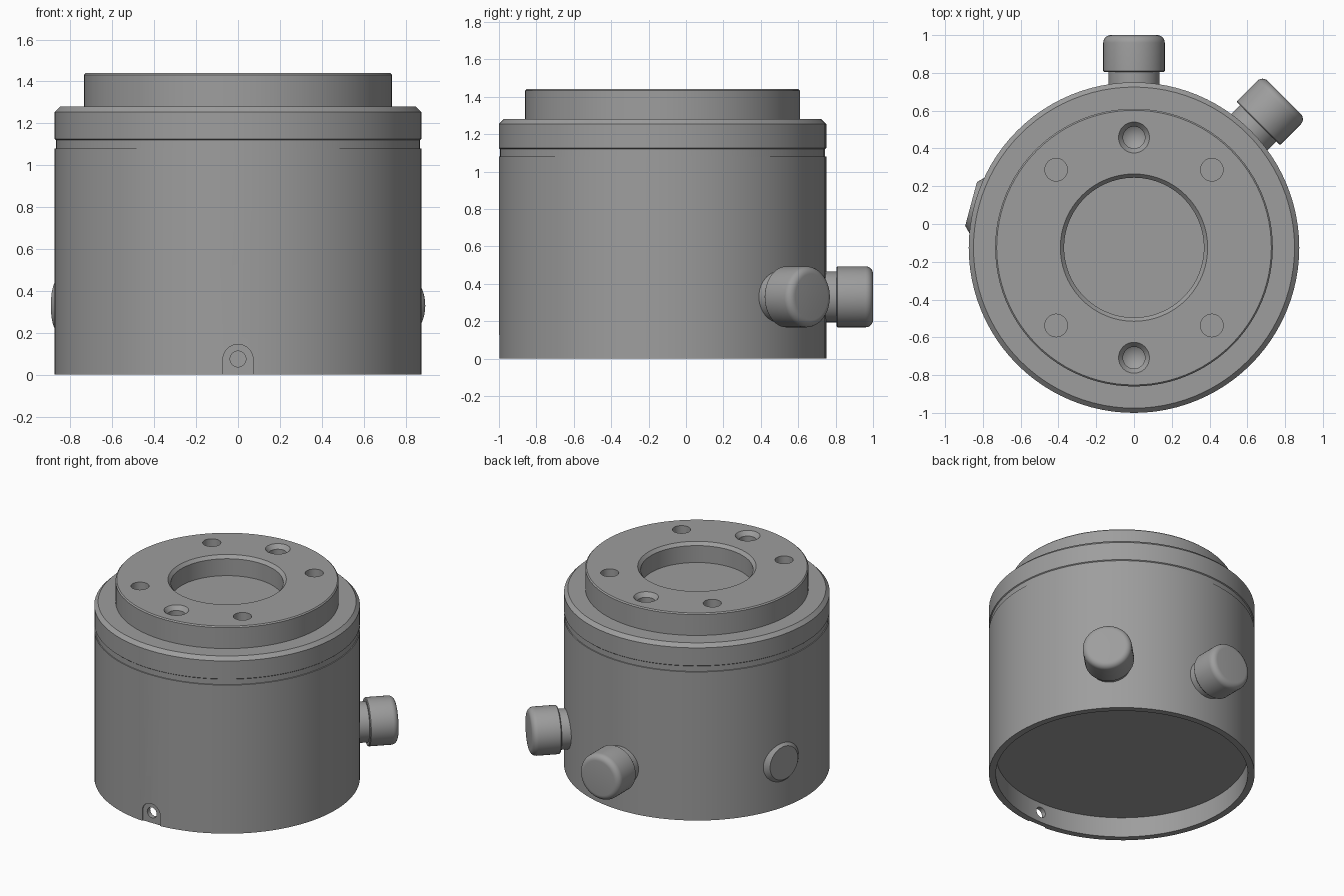
import bpy, bmesh, math
from mathutils import Matrix, Vector

cube = bpy.data.objects.get("Cube")
if cube:
    bpy.data.objects.remove(cube, do_unlink=True)

AXIS = Vector((0, -0.125, 0))   # centre line of the round body
R = 0.875                       # body radius
PORT_Z = 0.33                   # height of the side fittings

steel = bpy.data.materials.new("steel grey")
steel.use_nodes = True
GREY = (0.34, 0.34, 0.34, 1)
steel.diffuse_color = GREY
steel.node_tree.nodes["Principled BSDF"].inputs["Base Color"].default_value = GREY


def lathe(name, profile, matrix, steps=64):
    """Spin (radius, height) points, which begin and end on the axis, into a solid."""
    bm = bmesh.new()
    verts = [bm.verts.new((r, 0, z)) for r, z in profile]
    edges = [bm.edges.new(pair) for pair in zip(verts, verts[1:])]
    bmesh.ops.spin(bm, geom=verts + edges, cent=(0, 0, 0), axis=(0, 0, 1),
                   angle=math.tau, steps=steps, use_duplicate=False)
    bmesh.ops.remove_doubles(bm, verts=bm.verts, dist=1e-5)
    bmesh.ops.recalc_face_normals(bm, faces=bm.faces)
    return finish(name, bm, matrix)


def finish(name, bm, matrix):
    mesh = bpy.data.meshes.new(name)
    bm.to_mesh(mesh)
    bm.free()
    mesh.materials.append(steel)
    obj = bpy.data.objects.new(name, mesh)
    bpy.context.collection.objects.link(obj)
    obj.matrix_world = matrix
    return obj


def activate(obj):
    bpy.ops.object.select_all(action='DESELECT')
    obj.select_set(True)
    bpy.context.view_layer.objects.active = obj


def smooth(obj):
    activate(obj)
    bpy.ops.object.shade_smooth_by_angle(angle=math.radians(25))


def cut(obj, cutter):
    cutter.hide_render = True
    mod = obj.modifiers.new("cut", 'BOOLEAN')
    mod.operation, mod.solver, mod.object = 'DIFFERENCE', 'EXACT', cutter
    activate(obj)
    bpy.ops.object.modifier_apply(modifier=mod.name)
    bpy.data.objects.remove(cutter, do_unlink=True)


def outward(degrees, z):
    """Frame on the body axis whose local z points out sideways."""
    return (Matrix.Translation(AXIS + Vector((0, 0, z)))
            @ Matrix.Rotation(math.radians(degrees), 4, 'Z')
            @ Matrix.Rotation(math.pi / 2, 4, 'Y'))


# Housing: shallow cavity below, band groove, chamfered shoulder, raised flange, recess
housing = lathe("housing", [
    (0, 0.145), (0.83, 0.145), (0.83, 0), (R, 0), (R, 1.08), (0.869, 1.081),
    (0.869, 1.12), (R, 1.125), (R, 1.255), (0.85, 1.28), (0.735, 1.28),
    (0.735, 1.432), (0.727, 1.44), (0.39, 1.44), (0.37, 1.418),
    (0.37, 1.295), (0, 1.295)], Matrix.Translation(AXIS), 96)

# Six holes in the flange: four plain, two countersunk with conical bottoms
TOP = 1.44
plain = [(0, -0.15), (0.06, -0.15), (0.06, 0.05), (0, 0.05)]
sunk = [(0, -0.17), (0.058, -0.13), (0.058, -0.03), (0.082, 0), (0.082, 0.05), (0, 0.05)]
for i in range(8):
    if i in (0, 4):
        continue
    a = i * math.pi / 4
    spot = AXIS + Vector((0.583 * math.cos(a), 0.583 * math.sin(a), TOP))
    cut(housing, lathe("hole_cutter", plain if i % 2 else sunk,
                       Matrix.Translation(spot), 32))

# Arched flat at the front foot
bm = bmesh.new()
arch = [(-0.072, -0.05), (0.072, -0.05)]
arch += [(0.072 * math.cos(k * math.pi / 16), 0.073 + 0.072 * math.sin(k * math.pi / 16))
         for k in range(17)]
face = bm.faces.new([bm.verts.new((x, -1.05, z)) for x, z in arch])
back = bmesh.ops.extrude_face_region(bm, geom=[face])["geom"]
bmesh.ops.translate(bm, vec=(0, 0.062, 0),
                    verts=[g for g in back if isinstance(g, bmesh.types.BMVert)])
bmesh.ops.recalc_face_normals(bm, faces=bm.faces)
cut(housing, finish("arch_cutter", bm, Matrix.Identity(4)))

# Pin hole through the front wall
cut(housing, lathe("pin_cutter", [(0, 0.75), (0.038, 0.75), (0.038, 1), (0, 1)],
                   outward(-90, 0.075), 24))
smooth(housing)

# Two capped side fittings, at the back and at the back left
cap = [(0, 0.80), (0.136, 0.80), (0.136, 0.93), (0.158, 0.93), (0.163, 0.936)]
cap += [(0.123 + 0.04 * math.cos(k * math.pi / 12), 1.085 + 0.04 * math.sin(k * math.pi / 12))
        for k in range(7)]
cap.append((0, 1.125))
for name, angle in (("back_knob", 90), ("back_left_knob", 45)):
    smooth(lathe(name, cap, outward(angle, PORT_Z), 48))

# Low chamfered plug on the right side
smooth(lathe("side_plug", [(0, 0.80), (0.157, 0.80), (0.157, 0.856), (0.12, 0.893),
                           (0, 0.893)], outward(165, PORT_Z), 48))
